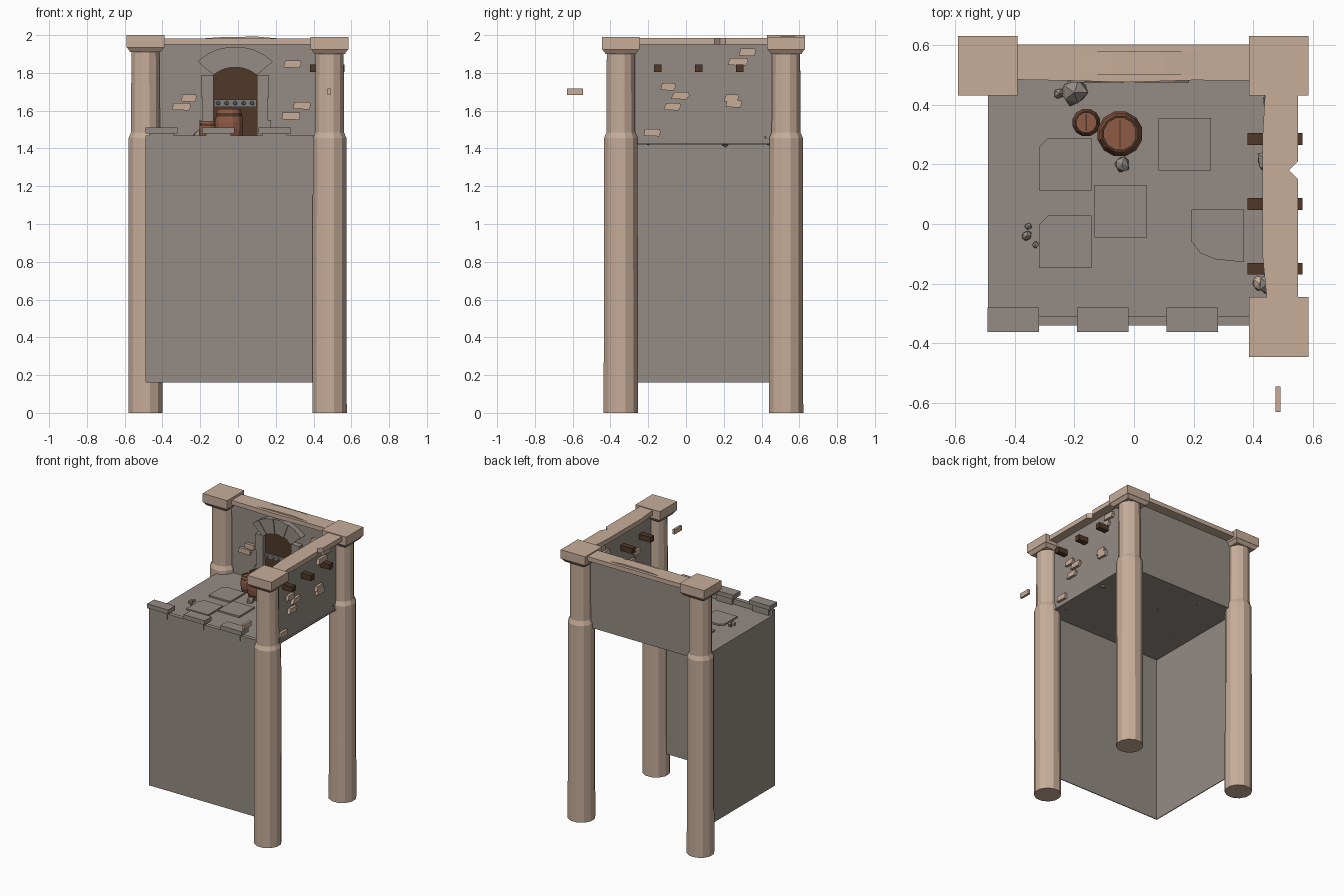
import bpy, bmesh, math, random
from mathutils import Matrix, Vector

random.seed(4)
old = bpy.data.objects.get("Cube")
if old:
    bpy.data.objects.remove(old, do_unlink=True)


def material(name, rgb):
    m = bpy.data.materials.new(name)
    m.use_nodes = True
    m.diffuse_color = (*rgb, 1)
    m.node_tree.nodes["Principled BSDF"].inputs["Base Color"].default_value = (*rgb, 1)
    return m


STONE = material("grey stone", (0.30, 0.26, 0.23))
SAND = material("sandstone", (0.57, 0.42, 0.32))
TIMBER = material("dark timber", (0.08, 0.04, 0.022))
OAK = material("red oak", (0.27, 0.105, 0.06))
IRON = material("iron", (0.22, 0.21, 0.20))


def finish(name, bm, *mats):
    bmesh.ops.recalc_face_normals(bm, faces=bm.faces[:])
    mesh = bpy.data.meshes.new(name)
    bm.to_mesh(mesh)
    bm.free()
    for m in mats:
        mesh.materials.append(m)
    ob = bpy.data.objects.new(name, mesh)
    bpy.context.scene.collection.objects.link(ob)
    return ob


def box(name, x, y, z, mat):
    """Box from three (low, high) ranges."""
    bm = bmesh.new()
    bmesh.ops.create_cube(bm, size=1)
    for v in bm.verts:
        v.co = [r[0] if c < 0 else r[1] for c, r in zip(v.co, (x, y, z))]
    return finish(name, bm, mat)


def prism(name, outline, axis, low, high, mat):
    """Extrude a flat outline along the named axis."""
    place = {"x": lambda a, b, d: (d, a, b), "y": lambda a, b, d: (a, d, b),
             "z": lambda a, b, d: (a, b, d)}[axis]
    bm = bmesh.new()
    face = bm.faces.new([bm.verts.new(place(a, b, low)) for a, b in outline])
    ext = bmesh.ops.extrude_face_region(bm, geom=[face])
    shift = Vector(place(0, 0, high - low))
    for v in ext["geom"]:
        if isinstance(v, bmesh.types.BMVert):
            v.co += shift
    return finish(name, bm, mat)


def lathe(name, x, y, profile, sides, mats, dark_bands=()):
    """Stack of rings (radius, height); listed bands use the second material."""
    bm = bmesh.new()
    rings = []
    for r, z in profile:
        rings.append([bm.verts.new((x + r * math.cos(a), y + r * math.sin(a), z))
                      for a in (math.tau * (i + 0.5) / sides for i in range(sides))])
    for k, (lo, hi) in enumerate(zip(rings, rings[1:])):
        for i in range(sides):
            j = (i + 1) % sides
            f = bm.faces.new((lo[i], lo[j], hi[j], hi[i]))
            f.material_index = int(k in dark_bands)
    bm.faces.new(rings[0])
    bm.faces.new(rings[-1])
    return finish(name, bm, *mats)


# Lower walls and floor
L, R, F, B = -0.49, 0.49, -0.34, 0.53
FLOOR = 1.43
box("front_wall", (L, R), (F, F + 0.006), (0.16, FLOOR), STONE)
box("left_wall", (L, L + 0.006), (F, B), (0.16, FLOOR), STONE)
box("floor", (L, R + 0.005), (F, B), (FLOOR - 0.008, FLOOR), STONE)

# Upper walls
box("back_wall", (L, R), (B - 0.01, B), (FLOOR, 1.96), STONE)
box("right_wall", (R - 0.015, R - 0.005), (F, B), (FLOOR, 1.96), STONE)

# Wall copings with chipped edges
prism("back_coping", [(-0.45, 0.485), (-0.2, 0.48), (-0.02, 0.475), (0.2, 0.482), (0.45, 0.48),
                      (0.45, 0.602), (-0.45, 0.602)], "z", 1.95, 1.982, SAND)
prism("right_coping", [(0.43, -0.1), (0.445, -0.25), (0.55, -0.25), (0.55, 0.15), (0.52, 0.18),
                       (0.55, 0.21), (0.55, 0.45), (0.44, 0.45), (0.43, 0.28)],
      "z", 1.95, 1.985, SAND)
prism("coping_chip", [(-0.22, 1.98), (0.24, 1.98), (0.1, 1.992), (-0.08, 1.99)],
      "y", 0.5, 0.58, SAND)

# Corner columns with square capitals
for name, x, y, top in (("back_left", -0.49, 0.53, 2.0), ("back_right", 0.485, 0.53, 1.99),
                        ("front_right", 0.485, -0.345, 1.99)):
    lathe(name + "_column", x, y, [(0.094, 0), (0.092, 1.455), (0.079, 1.485), (0.077, top - 0.08)],
          12, [SAND])
    h = 0.1
    box(name + "_capital", (x - h, x + h), (y - h, y + h), (top - 0.065, top), SAND)
    bm = bmesh.new()
    bmesh.ops.create_cube(bm, size=1)
    for v in bm.verts:
        w = 0.098 if v.co.z > 0 else 0.08
        v.co = (x + math.copysign(w, v.co.x), y + math.copysign(w, v.co.y),
                top - 0.065 if v.co.z > 0 else top - 0.09)
    finish(name + "_capital_base", bm, SAND)

# Front parapet with capped merlons
box("parapet", (L, 0.42), (-0.34, -0.31), (FLOOR, 1.468), STONE)
for i, x in enumerate((-0.405, -0.105, 0.195)):
    box(f"merlon_{i}", (x - 0.065, x + 0.065), (-0.345, -0.295), (FLOOR, 1.482), STONE)
    box(f"merlon_cap_{i}", (x - 0.086, x + 0.086), (-0.362, -0.28), (1.48, 1.512), STONE)

# Paving slabs, some with a broken corner
S = 0.088
whole = [(-S, -S), (S, -S), (S, S), (-S, S)]
broken = [(-S, -S + 0.07), (-S + 0.03, -S + 0.03), (-S + 0.08, -S + 0.01), (S, -S), (S, S), (-S, S)]
worn = [(-S, -S), (S, -S), (S, S), (-S + 0.03, S), (-S, S - 0.03)]
for i, (x, y, shape) in enumerate(((-0.23, 0.2, worn), (-0.045, 0.042, whole), (0.17, 0.268, whole),
                                   (0.28, -0.04, broken), (-0.23, -0.06, worn))):
    prism(f"paving_slab_{i}", [(x + a, y + b) for a, b in shape], "z", FLOOR, FLOOR + 0.012, STONE)

# Arched doorway: leaf, jambs, voussoirs, strap and rivets
CX, CZ, RIN, ROUT, HALF = -0.015, 1.65, 0.18, 0.29, 0.69


def arc(r, a):
    return CX + r * math.sin(a), CZ + r * math.cos(a)


angles = [HALF * (2 * i / 7 - 1) for i in range(8)]
prism("door", [(CX + 0.115, FLOOR), (CX - 0.115, FLOOR)] + [arc(RIN, a) for a in angles],
      "y", 0.505, 0.525, TIMBER)
for i, (a, b) in enumerate(zip(angles, angles[1:])):
    prism(f"voussoir_{i}", [arc(RIN, a), arc(ROUT, a * 1.1), arc(ROUT, b * 1.1), arc(RIN, b)],
          "y", 0.475 + 0.006 * (i % 2), 0.525, STONE)
for side, s in (("right", -1), ("left", 1)):
    for k, (w, z0, z1) in enumerate(((0.19, 1.43, 1.55), (0.172, 1.55, 1.67), (0.18, 1.67, 1.79))):
        box(f"{side}_jamb_{k}", sorted((CX + s * 0.115, CX + s * w)), (0.48, 0.525), (z0, z1), STONE)
box("door_strap", (CX - 0.113, CX + 0.113), (0.497, 0.506), (1.62, 1.66), IRON)
for i in range(5):
    bm = bmesh.new()
    bmesh.ops.create_uvsphere(bm, u_segments=8, v_segments=5, radius=0.011,
                              matrix=Matrix.Translation((CX - 0.09 + 0.045 * i, 0.496, 1.64)))
    finish(f"door_rivet_{i}", bm, IRON)


# Barrels with dark hoops and a recessed lid
def barrel(name, x, y, r, h):
    shape = [(0.8, 0), (0.88, 0.12), (0.92, 0.2), (0.99, 0.4), (0.99, 0.6), (0.92, 0.78),
             (0.88, 0.88), (0.8, 1), (0.7, 1), (0.7, 0.95)]
    ob = lathe(name, x, y, [(r * a, FLOOR + h * b) for a, b in shape], 12, [OAK, TIMBER], (1, 5, 7))
    w = r * 0.6
    box(name + "_lid_seam", (x - 0.002, x + 0.002), (y - w, y + w),
        (FLOOR + 0.95 * h, FLOOR + 0.95 * h + 0.002), TIMBER)


barrel("large_barrel", -0.047, 0.302, 0.078, 0.18)
barrel("small_barrel", -0.16, 0.34, 0.048, 0.115)

# Timber beams through the right wall
for i, y in enumerate((-0.15, 0.067, 0.285)):
    box(f"beam_{i}", (0.38, 0.565), (y - 0.02, y + 0.02), (1.805, 1.845), TIMBER)


# Exposed bricks as slightly broken blocks
def brick(name, a, z, w, h, axis, low, high):
    k = random.uniform(0.06, 0.2) * w
    prism(name, [(a, z), (a + w - k, z - 0.004), (a + w, z + h * 0.5), (a + w - k / 2, z + h),
                 (a + k, z + h), (a + k / 2, z + h * 0.5)], axis, low, high, SAND)


for i, (x, z, w) in enumerate(((-0.35, 1.605, 0.1), (-0.3, 1.65, 0.08), (0.24, 1.83, 0.095),
                               (0.29, 1.61, 0.095), (0.23, 1.555, 0.1))):
    brick(f"back_brick_{i}", x, z, w, 0.036, "y", 0.5, 0.525)
for i, (y, z, w) in enumerate(((-0.135, 1.71, 0.08), (-0.08, 1.663, 0.1), (-0.12, 1.605, 0.095),
                               (0.2, 1.65, 0.08), (0.21, 1.62, 0.085), (0.22, 1.842, 0.11),
                               (0.28, 1.892, 0.09), (-0.225, 1.468, 0.09))):
    brick(f"right_brick_{i}", y, z, w, 0.036, "x", 0.46, 0.505)
box("loose_brick", (0.475, 0.491), (-0.63, -0.545), (1.682, 1.718), SAND)

# Rubble on the floor
for i, (x, y, r, mat) in enumerate(((-0.2, 0.44, 0.05, STONE), (-0.25, 0.437, 0.02, STONE),
                                    (-0.04, 0.2, 0.03, STONE), (-0.36, -0.04, 0.02, STONE),
                                    (-0.353, -0.007, 0.014, STONE), (-0.33, -0.07, 0.012, STONE),
                                    (0.45, 0.21, 0.045, STONE), (0.45, -0.2, 0.045, STONE),
                                    (0.46, 0.42, 0.035, STONE), (0.42, -0.2, 0.03, SAND))):
    bm = bmesh.new()
    bmesh.ops.create_icosphere(bm, subdivisions=1, radius=r)
    for v in bm.verts:
        v.co = v.co * random.uniform(0.75, 1.1) + Vector((x, y, FLOOR + r * 0.5))
    finish(f"rubble_{i}", bm, mat)
